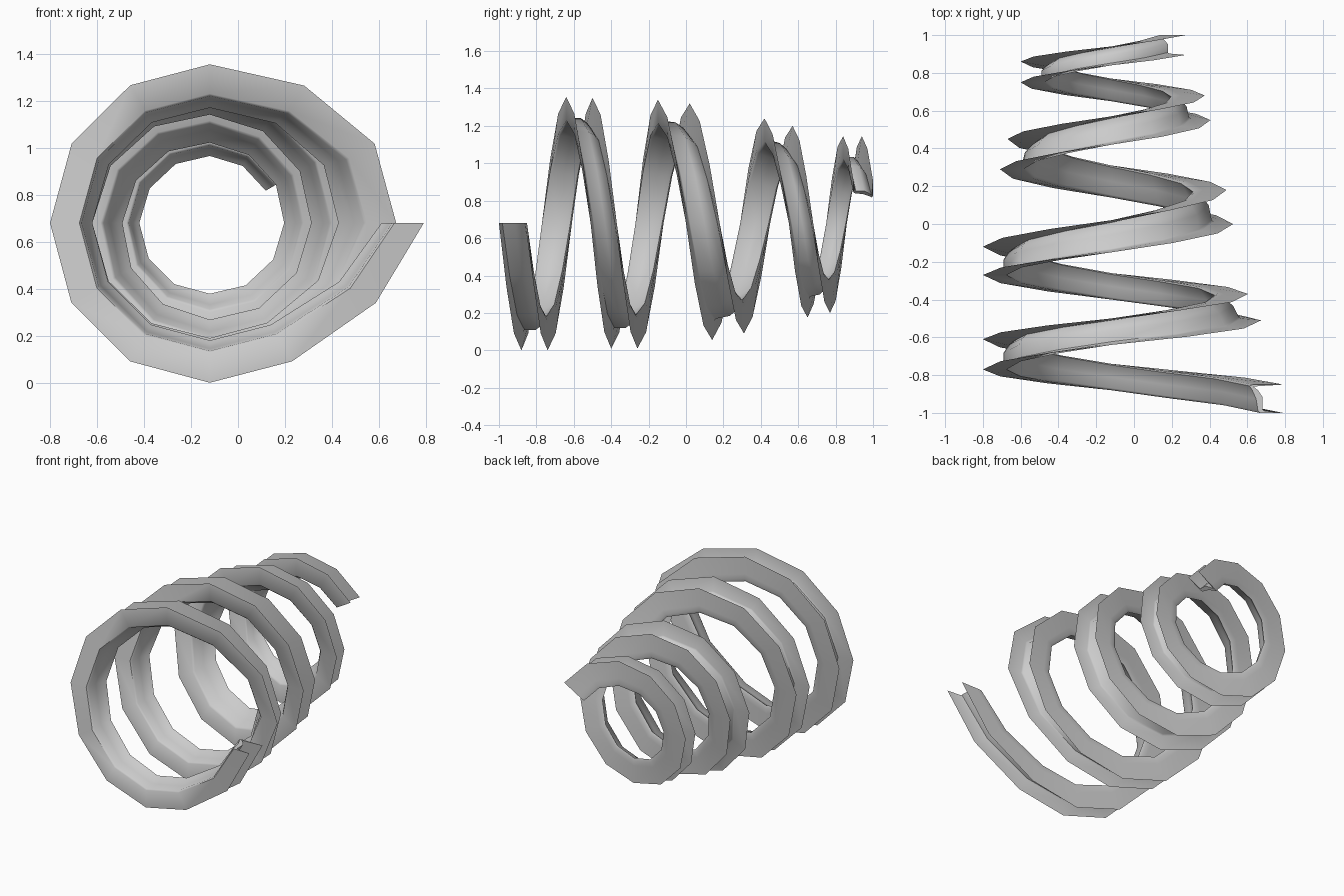
import bpy, bmesh, math

if "Cube" in bpy.data.objects:
    bpy.data.objects.remove(bpy.data.objects["Cube"])

CX, CZ, STEPS = -0.12, 0.68, 47   # coil axis; 12 segments per turn

# keys: (step, front flange y, back flange y, front radius, back radius)
KEYS = [(0, -1, -.85, .68, .68), (3, -.88, -.74, .68, .68),
        (6, -.77, -.61, .68, .68), (9, -.64, -.50, .675, .67),
        (12, -.51, -.37, .675, .67), (15, -.40, -.26, .67, .67),
        (18, -.27, -.12, .68, .68), (21, -.15, .02, .66, .64),
        (24, 0, .18, .645, .61), (27, .14, .31, .625, .59),
        (30, .29, .45, .59, .55), (33, .42, .57, .56, .52),
        (36, .55, .68, .525, .495), (39, .65, .77, .505, .48),
        (42, .75, .86, .48, .48), (45, .84, .94, .465, .465),
        (47, .895, 1.0, .455, .455)]

# sideways stretch of the widest bends: step -> (front, back)
STRETCH = {0: (1.34, 1.34), 1: (1.2, 1.2), 2: (1.03, 1.03), 10: (1.19, 1.1),
           11: (1.2, 1.1), 12: (1.175, 1.08), 13: (1.1, 1.06)}

# channel profile: (depth below flange tip, fraction of width)
PROFILE = [(0, 0), (.10, .07), (.11, .12), (.11, .55), (.135, .8), (.16, .93),
           (0, 1),
           (.125, 1), (.16, 1), (.18, .95), (.165, .8), (.145, .5),
           (.135, .08), (.125, 0)]


def sample(k):
    for a, b in zip(KEYS, KEYS[1:]):
        if k <= b[0]:
            t = (k - a[0]) / (b[0] - a[0])
            return [p + (q - p) * t for p, q in zip(a[1:], b[1:])]


# sweep the profile round the tapering spiral
bm = bmesh.new()
rings = []
for k in range(STEPS + 1):
    y0, y1, r0, r1 = sample(k)
    s0, s1 = STRETCH.get(k, (1, 1))
    a = -math.radians(30 * k)
    ring = []
    for d, w in PROFILE:
        r = r0 + (r1 - r0) * w
        rx = r * (s0 + (s1 - s0) * w)
        ring.append(bm.verts.new((CX + (rx - d) * math.cos(a),
                                  y0 + (y1 - y0) * w,
                                  CZ + (r - d) * math.sin(a))))
    rings.append(ring)
n = len(PROFILE)
for p, q in zip(rings, rings[1:]):
    for i in range(n):
        j = (i + 1) % n
        bm.faces.new((p[i], p[j], q[j], q[i]))

# end caps
bm.faces.new(rings[0])
bm.faces.new(rings[-1])
bmesh.ops.recalc_face_normals(bm, faces=bm.faces)

mesh = bpy.data.meshes.new("spiral_channel")
bm.to_mesh(mesh)
bm.free()
coil = bpy.data.objects.new("spiral_channel", mesh)
bpy.context.collection.objects.link(coil)
bpy.context.view_layer.objects.active = coil
coil.select_set(True)
bpy.ops.object.shade_smooth_by_angle(angle=math.radians(50))
